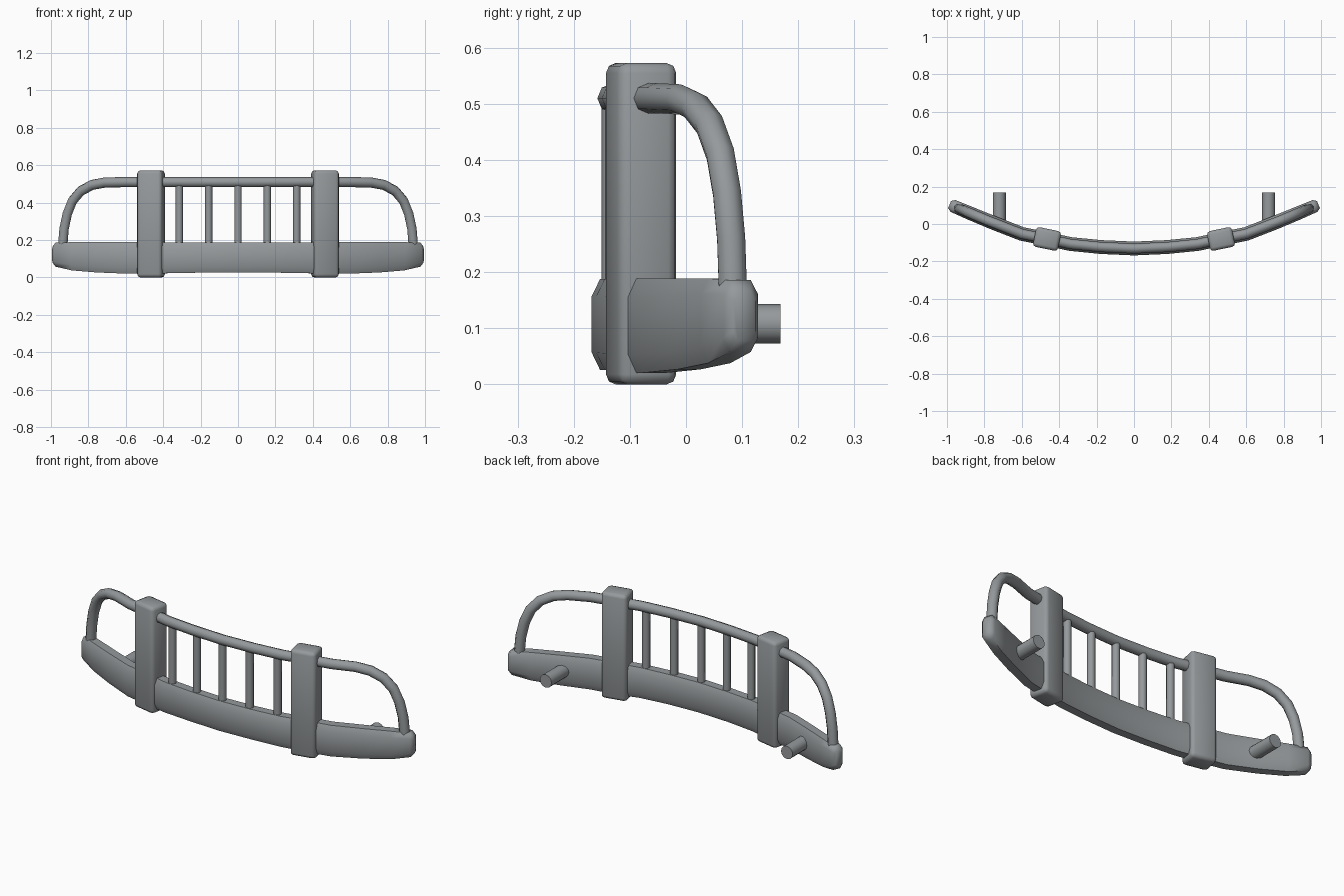
import bpy, bmesh, math
from mathutils import Vector, Matrix

if "Cube" in bpy.data.objects:
    bpy.data.objects.remove(bpy.data.objects["Cube"])

grey = bpy.data.materials.new("grey metal")
grey.diffuse_color = (0.30, 0.32, 0.33, 1)
grey.use_nodes = True
grey.node_tree.nodes["Principled BSDF"].inputs["Base Color"].default_value = grey.diffuse_color

# Curved plan line shared by all parts
PLAN = [(0, -.131), (.18, -.123), (.34, -.107), (.465, -.080), (.6, -.053), (.8, .025), (1.1, .153)]

def plan_y(x):
    x = abs(x)
    for (x0, y0), (x1, y1) in zip(PLAN, PLAN[1:]):
        if x <= x1:
            return y0 + (y1 - y0) * (x - x0) / (x1 - x0)

def wall_normal(x):
    s = (plan_y(x + .05) - plan_y(x - .05)) / .1
    return Vector((s, -1, 0)).normalized()

def finish(name, bm, angle=40):
    bmesh.ops.recalc_face_normals(bm, faces=bm.faces)
    me = bpy.data.meshes.new(name)
    bm.to_mesh(me)
    bm.free()
    ob = bpy.data.objects.new(name, me)
    bpy.context.collection.objects.link(ob)
    me.materials.append(grey)
    bpy.ops.object.select_all(action='DESELECT')
    ob.select_set(True)
    bpy.context.view_layer.objects.active = ob
    bpy.ops.object.shade_smooth_by_angle(angle=math.radians(angle))
    return ob

def skin(name, rings, angle=40):
    bm = bmesh.new()
    rows = [[bm.verts.new(p) for p in r] for r in rings]
    n = len(rows[0])
    for a, b in zip(rows, rows[1:]):
        for i in range(n):
            bm.faces.new((a[i], a[(i + 1) % n], b[(i + 1) % n], b[i]))
    bm.faces.new(rows[0])
    bm.faces.new(rows[-1])
    return finish(name, bm, angle)

def mirrored(half):
    return [(-p[0],) + tuple(p[1:]) for p in reversed(half) if p[0] > 0] + list(half)

# Main bumper beam: x, bottom, top, half thickness
stations = mirrored([(0, .026, .188, .037), (.18, .026, .188, .037), (.34, .024, .188, .037),
                     (.465, .02, .189, .037), (.6, .021, .189, .037), (.75, .027, .189, .037),
                     (.88, .038, .189, .036), (.968, .058, .186, .034), (.986, .078, .166, .021)])
OCT = [(1, -.62), (1, .62), (.6, 1), (-.6, 1), (-1, .62), (-1, -.62), (-.6, -1), (.6, -1)]
rings = []
for x, z0, z1, h in stations:
    n, c = wall_normal(x), Vector((x, plan_y(x), (z0 + z1) / 2))
    rings.append([c + n * h * u + Vector((0, 0, (z1 - z0) / 2 * v)) for u, v in OCT])
skin("bumper_beam", rings, 50)

# Upper hoop tube
path = mirrored([(0, .51), (.18, .51), (.34, .51), (.465, .51), (.6, .51), (.71, .508), (.78, .495),
                 (.84, .463), (.885, .41), (.913, .34), (.93, .26), (.938, .16)])
pts = [Vector((x, plan_y(x), z)) for x, z in path]
rings = []
for i, p in enumerate(pts):
    t = (pts[min(i + 1, len(pts) - 1)] - pts[max(i - 1, 0)]).normalized()
    n = wall_normal(p.x)
    n = (n - t * n.dot(t)).normalized()
    b = t.cross(n)
    rings.append([p + .027 * (n * math.cos(a) + b * math.sin(a))
                  for a in (k * math.tau / 8 for k in range(8))])
skin("upper_hoop", rings, 60)

# Broad upright posts
for side in (-1, 1):
    x = .465 * side
    n = wall_normal(x)
    bm = bmesh.new()
    bmesh.ops.create_cube(bm, size=1)
    bmesh.ops.scale(bm, vec=(.136, .107, .573), verts=bm.verts)
    bmesh.ops.bevel(bm, geom=bm.edges[:], offset=.018, segments=2, profile=.5, affect='EDGES')
    bmesh.ops.rotate(bm, verts=bm.verts, matrix=Matrix.Rotation(math.atan2(n.x, -n.y), 3, 'Z'))
    bmesh.ops.translate(bm, verts=bm.verts, vec=(x, plan_y(x), .2865))
    finish("upright_post", bm, 50)

def cylinder(name, r, length, centre, rot=None, sides=12):
    bm = bmesh.new()
    bmesh.ops.create_cone(bm, cap_ends=True, segments=sides, radius1=r, radius2=r, depth=length)
    if rot:
        bmesh.ops.rotate(bm, verts=bm.verts, matrix=rot)
    bmesh.ops.translate(bm, verts=bm.verts, vec=centre)
    finish(name, bm, 50)

# Thin grille bars
for k in range(-2, 3):
    x = k * .157
    cylinder("grille_bar", .02, .34, (x, plan_y(x), .335), sides=8)

# Rear mounting stubs
for side in (-1, 1):
    cylinder("mounting_stub", .035, .168, (.72 * side, .084, .108), Matrix.Rotation(math.pi / 2, 3, 'X'))
